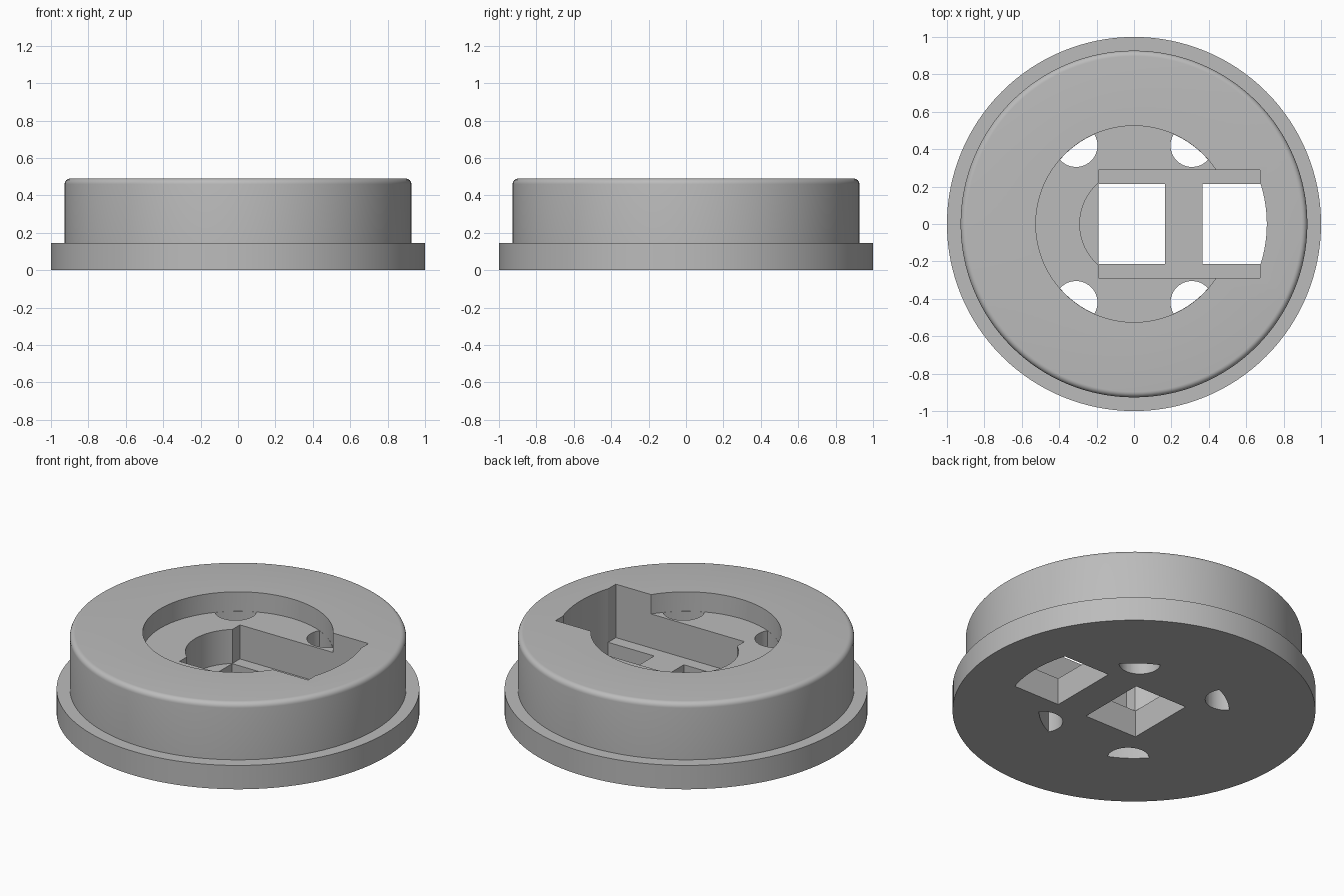
import bpy, bmesh
from math import sin, cos, pi, atan2, asin, sqrt

cube = bpy.data.objects.get("Cube")
if cube:
    bpy.data.objects.remove(cube, do_unlink=True)

grey = bpy.data.materials.new("plain_grey")
grey.use_nodes = True
colour = (0.5, 0.5, 0.5, 1)
grey.diffuse_color = colour
grey.node_tree.nodes["Principled BSDF"].inputs["Base Color"].default_value = colour

SEGMENTS = 128
TOP, POCKET_Z, SLOT_Z = 0.49, 0.372, 0.165
POCKET_R, SLOT_HALF, HOLE_HALF = 0.525, 0.29, 0.215


def add_object(name, bm):
    bmesh.ops.recalc_face_normals(bm, faces=bm.faces[:])
    mesh = bpy.data.meshes.new(name)
    bm.to_mesh(mesh)
    bm.free()
    mesh.materials.append(grey)
    obj = bpy.data.objects.new(name, mesh)
    bpy.context.collection.objects.link(obj)
    return obj


def arc(cx, cy, r, a0, a1, n):
    return [(cx + r * cos(a0 + (a1 - a0) * i / n),
             cy + r * sin(a0 + (a1 - a0) * i / n)) for i in range(n + 1)]


def circle(r):
    return arc(0, 0, r, 0, 2 * pi, SEGMENTS)[:-1]


def rectangle(x0, x1, half):
    return [(x0, -half), (x1, -half), (x1, half), (x0, half)]


def prism(name, outline, z0, z1):
    bm = bmesh.new()
    face = bm.faces.new([bm.verts.new((x, y, z0)) for x, y in outline])
    grown = bmesh.ops.extrude_face_region(bm, geom=[face])["geom"]
    verts = [g for g in grown if isinstance(g, bmesh.types.BMVert)]
    bmesh.ops.translate(bm, verts=verts, vec=(0, 0, z1 - z0))
    return add_object(name, bm)


# Round body with a flange and a rounded top rim, turned from a profile
fillet = 0.03
profile = [(0, 0), (1, 0), (1, 0.145), (0.927, 0.145)]
profile += arc(0.927 - fillet, TOP - fillet, fillet, 0, pi / 2, 6)
profile += [(0, TOP)]
bm = bmesh.new()
verts = [bm.verts.new((r, 0, z)) for r, z in profile]
edges = [bm.edges.new(pair) for pair in zip(verts, verts[1:])]
bmesh.ops.spin(bm, geom=verts + edges, cent=(0, 0, 0), axis=(0, 0, 1),
               angle=2 * pi, steps=SEGMENTS, use_duplicate=False)
bmesh.ops.remove_doubles(bm, verts=bm.verts[:], dist=0.0001)
body = add_object("flanged_body", bm)

# Wide round recess, then the deeper slot with its rounded inner end
above = TOP + 0.1
cutters = [
    prism("round_recess", circle(POCKET_R), POCKET_Z, above),
    prism("slot", rectangle(-0.19, 0.675, SLOT_HALF), SLOT_Z, above),
    prism("slot_round_end", circle(SLOT_HALF), SLOT_Z, POCKET_Z + 0.05),
    prism("inner_window", rectangle(-0.19, 0.165, HOLE_HALF), -0.1, 0.3),
]

# Outer window with a curved far wall
end_r = 0.71
end_angle = asin(HOLE_HALF / end_r)
outline = [(0.365, HOLE_HALF), (0.365, -HOLE_HALF)]
outline += arc(0, 0, end_r, -end_angle, end_angle, 16)
cutters.append(prism("outer_window", outline, -0.1, above))

# Four half-moon holes bounded by the recess wall
hole_x, hole_y, hole_r = 0.31, 0.42, 0.115
dist = sqrt(hole_x ** 2 + hole_y ** 2)
wall = POCKET_R - 0.001
along = (dist ** 2 + wall ** 2 - hole_r ** 2) / (2 * dist)
across = sqrt(wall ** 2 - along ** 2)
spread = atan2(across, along)
start = atan2(across, along - dist)
tilt = atan2(hole_y, hole_x)
moon = arc(0, 0, wall, tilt - spread, tilt + spread, 8)
moon += arc(hole_x, hole_y, hole_r, tilt + start, tilt + 2 * pi - start, 24)[1:-1]
for sx in (-1, 1):
    for sy in (-1, 1):
        cutters.append(prism("half_moon_hole", [(x * sx, y * sy) for x, y in moon],
                             -0.1, POCKET_Z + 0.03))

# Cut everything out of the body
bpy.context.view_layer.objects.active = body
for cutter in cutters:
    mod = body.modifiers.new("cut", "BOOLEAN")
    mod.operation = "DIFFERENCE"
    mod.solver = "EXACT"
    mod.object = cutter
    bpy.ops.object.modifier_apply(modifier=mod.name)
    bpy.data.objects.remove(cutter, do_unlink=True)

bpy.ops.object.select_all(action="DESELECT")
body.select_set(True)
bpy.ops.object.shade_smooth_by_angle(angle=pi / 6)
